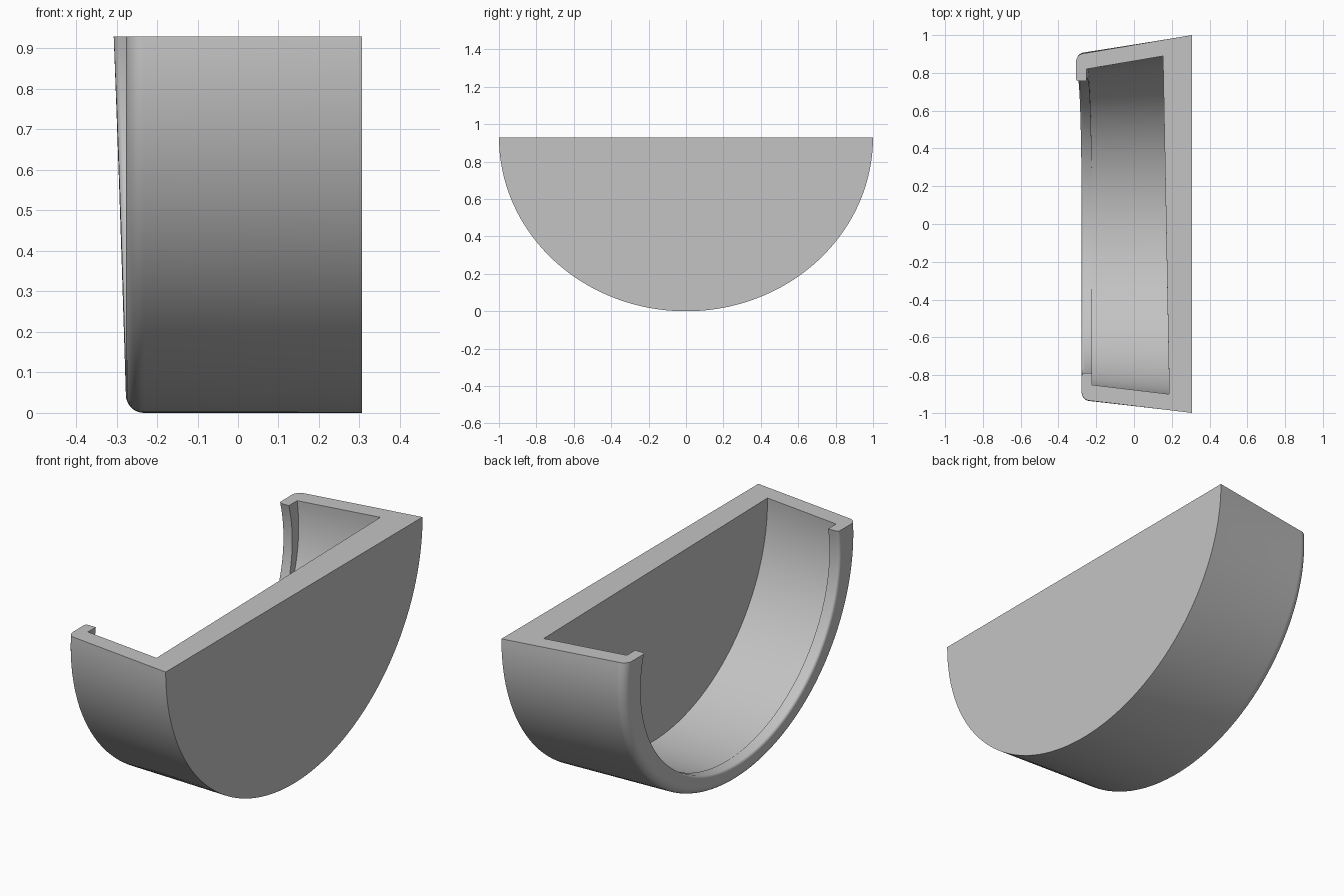
import bpy, bmesh
from math import sin, cos, pi, hypot

cube = bpy.data.objects.get("Cube")
if cube:
    bpy.data.objects.remove(cube)

# Overall sizes
HEIGHT = 0.93
BACK_X = 0.306
WALL = 0.085
LIP_DEPTH = 0.055
STEPS = 96


def corner(x, inset, r, turn):
    """Quarter round on the rim: turn 1 leaves the outer wall, -1 enters the lip."""
    pts = []
    for i in range(9):
        t = i / 8 * pi / 2
        if turn > 0:
            pts.append((x + r * (1 - sin(t)), inset + r * (1 - cos(t))))
        else:
            pts.append((x + r * (1 - cos(t)), inset - r * (1 - sin(t))))
    return pts


def section(a):
    """Wall profile as (x, inset from the back outline); draft and lip grow to the ends."""
    w = 1 - sin(a)
    left = cos(a) > 0
    draft = (0.17 if left else 0.12) * w
    rim_x = -0.277 - (0.03 * w if left else 0)
    floor_x = 0.17 - 0.0165 * cos(a)

    def outer(x):
        return draft * (BACK_X - x)

    lip = outer(rim_x) + WALL + 0.003 + 0.052 * w
    lip_x = rim_x + LIP_DEPTH
    pts = [(BACK_X, 0)]
    pts += corner(rim_x, outer(rim_x + 0.045), 0.045, 1)
    pts += corner(rim_x, lip, 0.015, -1)
    pts += [(lip_x, lip), (lip_x, outer(lip_x) + WALL), (floor_x, outer(floor_x) + WALL)]
    return pts


def place(a, x, inset):
    """Move inward along the normal of the half-oval outline."""
    ny, nz = cos(a) * HEIGHT, -sin(a)
    n = hypot(ny, nz)
    return (x, cos(a) - inset * ny / n, HEIGHT - HEIGHT * sin(a) - inset * nz / n)


# Swept wall with rim lip
bm = bmesh.new()
rings = []
for i in range(STEPS + 1):
    a = pi * i / STEPS
    rings.append([bm.verts.new(place(a, x, d)) for x, d in section(a)])
for r, s in zip(rings, rings[1:]):
    for j in range(len(r) - 1):
        bm.faces.new((r[j], r[j + 1], s[j + 1], s[j]))

# Flat back, cavity floor and cut top
bm.faces.new([r[0] for r in rings])
bm.faces.new([r[-1] for r in reversed(rings)])
bm.faces.new(rings[0] + rings[-1][::-1])
bmesh.ops.recalc_face_normals(bm, faces=bm.faces)

mesh = bpy.data.meshes.new("half_round_tray")
bm.to_mesh(mesh)
bm.free()
tray = bpy.data.objects.new("half_round_tray", mesh)
bpy.context.collection.objects.link(tray)

# Plain grey finish
grey = bpy.data.materials.new("plain_grey")
grey.use_nodes = True
colour = (0.55, 0.55, 0.55, 1)
grey.diffuse_color = colour
grey.node_tree.nodes["Principled BSDF"].inputs["Base Color"].default_value = colour
mesh.materials.append(grey)

# Smooth curves, sharp edges
bpy.ops.object.select_all(action="DESELECT")
tray.select_set(True)
bpy.context.view_layer.objects.active = tray
bpy.ops.object.shade_smooth_by_angle(angle=pi / 6)
